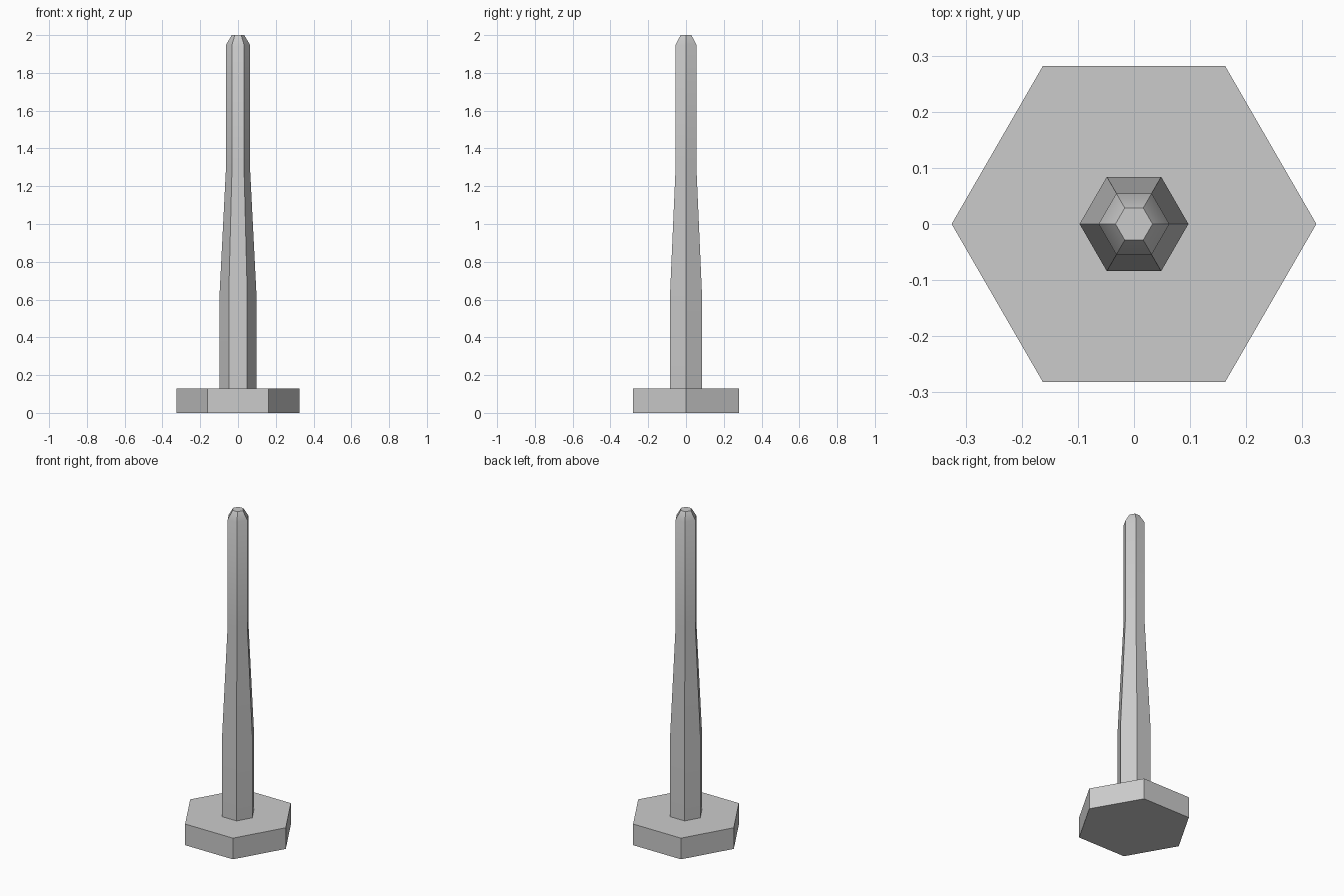
import bpy, bmesh, math

cube = bpy.data.objects.get("Cube")
if cube:
    bpy.data.objects.remove(cube, do_unlink=True)

grey = bpy.data.materials.new("light_grey")
grey.use_nodes = True
colour = (0.6, 0.6, 0.6, 1)
grey.diffuse_color = colour
grey.node_tree.nodes["Principled BSDF"].inputs["Base Color"].default_value = colour


def hex_column(name, profile):
    """Stack hexagonal rings given as (radius, height) and cap both ends."""
    bm = bmesh.new()
    rings = []
    for r, z in profile:
        rings.append([bm.verts.new((r * math.cos(i * math.pi / 3),
                                    r * math.sin(i * math.pi / 3), z))
                      for i in range(6)])
    for low, high in zip(rings, rings[1:]):
        for i in range(6):
            j = (i + 1) % 6
            bm.faces.new((low[i], low[j], high[j], high[i]))
    bm.faces.new(rings[0][::-1])
    bm.faces.new(rings[-1])
    mesh = bpy.data.meshes.new(name)
    bm.to_mesh(mesh)
    bm.free()
    mesh.materials.append(grey)
    obj = bpy.data.objects.new(name, mesh)
    bpy.context.collection.objects.link(obj)
    return obj


# Flat hexagonal foot
hex_column("base_plate", [(0.325, 0), (0.325, 0.13)])

# Tapered post with a chamfered tip
post = hex_column("post", [(0.097, 0.13), (0.097, 0.64), (0.063, 1.31),
                           (0.063, 1.95), (0.033, 2.0)])
bpy.ops.object.select_all(action="DESELECT")
post.select_set(True)
bpy.context.view_layer.objects.active = post
bpy.ops.object.shade_smooth_by_angle(angle=math.radians(35))
